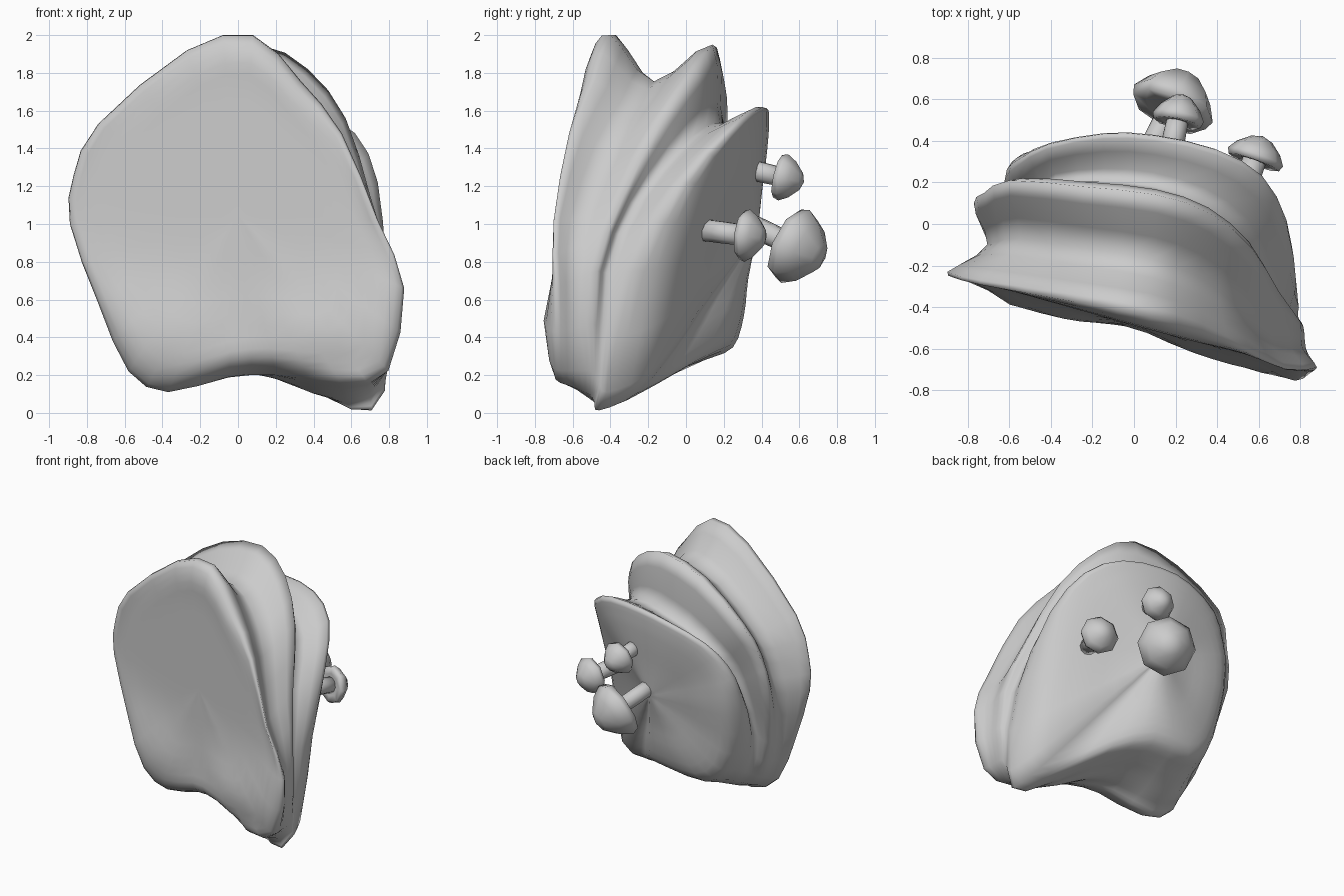
import bpy, bmesh, math
from mathutils import Vector

if "Cube" in bpy.data.objects:
    bpy.data.objects.remove(bpy.data.objects["Cube"])

# Three ridge outlines, front to back, clockwise from the top (seen from the front)
FRONT_RIM = [(.08, -.40, 2.0), (.33, -.48, 1.76), (.55, -.60, 1.48), (.74, -.70, 1.02),
             (.88, -.69, .66), (.79, -.69, .23), (.53, -.66, .18), (.2, -.42, .21),
             (-.05, -.34, .19), (-.37, -.30, .11), (-.58, -.30, .22), (-.74, -.28, .58),
             (-.89, -.23, 1.0), (-.87, -.24, 1.26), (-.74, -.27, 1.53), (-.27, -.34, 1.92)]
MIDDLE_RIM = [(.11, .14, 1.95), (.37, .05, 1.82), (.57, -.12, 1.56), (.70, -.33, 1.15),
              (.80, -.47, .75), (.79, -.50, .22), (.57, -.49, .06), (.2, -.25, .18),
              (-.05, -.18, .22), (-.37, -.12, .18), (-.55, -.10, .30), (-.68, -.04, .62),
              (-.77, .10, 1.1), (-.72, .15, 1.4), (-.6, .21, 1.63), (-.25, .18, 1.87)]
BACK_RIM = [(.10, .40, 1.62), (.4, .33, 1.6), (.62, .20, 1.48), (.74, -.03, 1.22),
            (.78, -.28, .75), (.77, -.42, .11), (.60, -.44, .02), (.27, -.10, .21),
            (0, .08, .29), (-.33, .10, .28), (-.52, .10, .42), (-.62, .12, .75),
            (-.62, .22, 1.1), (-.56, .28, 1.3), (-.42, .36, 1.47), (-.15, .41, 1.58)]


def catmull(a, b, c, d, t):
    return .5 * (2 * b + (c - a) * t + (2 * a - 5 * b + 4 * c - d) * t * t
                 + (3 * b - a - 3 * c + d) * t ** 3)


def closed_curve(points, steps=2):
    """Smooth closed outline through the points."""
    p = [Vector(q) for q in points]
    n = len(p)
    return [catmull(p[i - 1], p[i], p[(i + 1) % n], p[(i + 2) % n], j / steps)
            for i in range(n) for j in range(steps)]


front, middle, back = (closed_curve(r) for r in (FRONT_RIM, MIDDLE_RIM, BACK_RIM))


def valley(a, b, depth, shift):
    """Furrow between two ridges, deepest at the top and fading downwards."""
    out = []
    for p, q in zip(a, b):
        m = (p + q) / 2
        w = min(1, max(0, (m.z - .3) / .9))
        m = m.lerp(Vector((.05, m.y, .6)), depth * w * (1 - .6 * max(m.x, 0)))
        m.y += shift * w
        out.append(m)
    return out


def front_face(s):
    """Inset of the front rim on a slanted face with two swellings near the bottom."""
    out = []
    for p in front:
        x, z = p.x * s, 1.05 + (p.z - 1.05) * s
        bulge = .07 * math.exp(-((z - .42) / .24) ** 2) * (1 - .8 * math.exp(-(x / .2) ** 2))
        out.append(Vector((x, -.48 - .27 * x - bulge, z)))
    return out


def back_face(s, amount):
    """Inset of the back rim, rounded outwards most at the sides and bottom."""
    c = Vector((.05, .38, .95))
    out = []
    for p in back:
        t = min(1, max(0, (p.z - .9) / .6))
        out.append(c.lerp(p, s) + Vector((0, amount * (.12 - .09 * t), 0)))
    return out


def smooth_between(rings, steps):
    """Catmull-Rom interpolation from ring to ring."""
    out = []
    last = len(rings) - 1
    for i in range(last):
        four = [rings[max(0, min(last, i + k))] for k in (-1, 0, 1, 2)]
        for j in range(steps):
            out.append([catmull(*q, j / steps) for q in zip(*four)])
    return out + [rings[-1]]


def loft(name, rings):
    """Smooth closed skin over a row of rings; collapsed end rings become poles."""
    bm = bmesh.new()
    rows = [[bm.verts.new(p) for p in r] for r in rings]
    n = len(rows[0])
    for a, b in zip(rows, rows[1:]):
        for i in range(n):
            j = (i + 1) % n
            bm.faces.new((a[i], a[j], b[j], b[i]))
    bmesh.ops.remove_doubles(bm, verts=bm.verts, dist=1e-4)
    bmesh.ops.recalc_face_normals(bm, faces=bm.faces)
    mesh = bpy.data.meshes.new(name)
    bm.to_mesh(mesh)
    bm.free()
    mesh.shade_smooth()
    ob = bpy.data.objects.new(name, mesh)
    bpy.context.collection.objects.link(ob)
    return ob


def turned(name, base, axis, profile, sides):
    """Lathe a (radius, height) profile around an axis."""
    rot = Vector(axis).to_track_quat('Z', 'Y')
    rings = [[Vector(base) + rot @ Vector((r * math.cos(a), r * math.sin(a), h))
              for a in (2 * math.pi * k / sides for k in range(sides))] for r, h in profile]
    return loft(name, rings)


# Folded body with three ridges
loft("folded_body", smooth_between(
    [front_face(0), front_face(.4), front_face(.7), front_face(.9), front,
     valley(front, middle, .17, -.04), middle,
     valley(middle, back, .23, -.09), back,
     back_face(.9, 1), back_face(.65, .9), back_face(.35, .4), back_face(0, 0)], 3))

# Mushrooms on the back: rim centre, axis, cap radius, cap height, stem radius, stem length
MUSHROOMS = {
    "large": ((.18, .56, .89), (.42, .87, -.42), .21, .20, .06, .30),
    "upper": ((.21, .50, 1.25), (.2, .95, -.22), .125, .13, .055, .17),
    "side": ((.58, .31, .94), (.33, .93, -.12), .14, .12, .06, .22),
}
for name, (rim, axis, r, h, sr, length) in MUSHROOMS.items():
    turned(name + "_mushroom_cap", rim, axis,
           [(0, 0), (r * .6, -h * .1), (r * .92, -h * .12), (r, h * .12),
            (r * .78, h * .5), (r * .38, h * .87), (0, h)], 8)
    turned(name + "_mushroom_stem", rim, axis,
           [(0, -length), (sr, -length), (sr, -length * .5), (sr * .95, h * .1), (0, h * .1)], 10)
